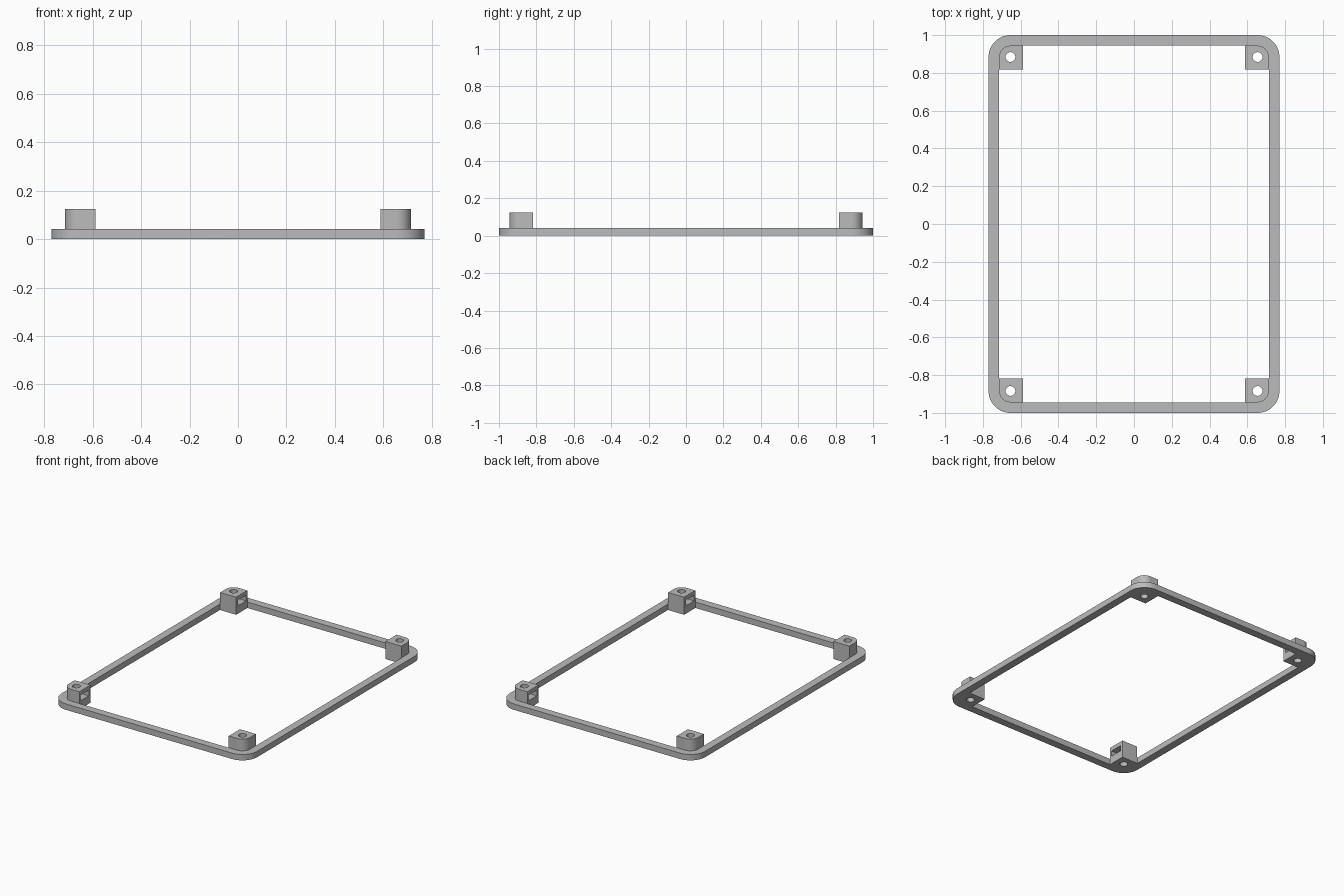
import bpy
import bmesh
from math import cos, sin, pi

if "Cube" in bpy.data.objects:
    bpy.data.objects.remove(bpy.data.objects["Cube"], do_unlink=True)

# Main dimensions
HALF_X, HALF_Y = 0.77, 1.0            # outer frame
WALL, BOSS = 0.055, 0.127             # rim width, boss width
RIM_H, BOSS_H = 0.042, 0.125
CORNER_R = 0.116
CX, CY = HALF_X - CORNER_R, HALF_Y - CORNER_R   # screw hole centre
HOLE_R, NUT_R = 0.026, 0.053
SLOT_Z0, SLOT_Z1 = 0.056, 0.096
IN_X, IN_Y = HALF_X - WALL, HALF_Y - WALL
QUADRANTS = [(1, 1), (-1, 1), (-1, -1), (1, -1)]


def arc(cx, cy, r, start, end, n):
    return [(cx + r * cos(start + (end - start) * i / n),
             cy + r * sin(start + (end - start) * i / n)) for i in range(n + 1)]


def mirrored(loop):
    """Copy a corner outline into all four quadrants."""
    return [[(sx * x, sy * y) for x, y in loop] for sx, sy in QUADRANTS]


def around(path):
    """Join a corner path and its mirror images into one closed outline."""
    points = []
    for sx, sy in QUADRANTS:
        part = path if sx * sy > 0 else path[::-1]
        points += [(sx * x, sy * y) for x, y in part]
    return points


def prism(name, loops, z0, z1):
    """Fill closed outlines (with holes) and extrude them upwards."""
    bm = bmesh.new()
    edges = []
    for loop in loops:
        verts = [bm.verts.new((x, y, z0)) for x, y in loop]
        edges += [bm.edges.new((v, verts[i - 1])) for i, v in enumerate(verts)]
    bmesh.ops.triangle_fill(bm, edges=edges, use_beauty=True, normal=(0, 0, 1))
    top = bmesh.ops.extrude_face_region(bm, geom=bm.faces[:])["geom"]
    top_verts = [g for g in top if isinstance(g, bmesh.types.BMVert)]
    bmesh.ops.translate(bm, verts=top_verts, vec=(0, 0, z1 - z0))
    bmesh.ops.recalc_face_normals(bm, faces=bm.faces[:])
    mesh = bpy.data.meshes.new(name)
    bm.to_mesh(mesh)
    bm.free()
    obj = bpy.data.objects.new(name, mesh)
    bpy.context.collection.objects.link(obj)
    return obj


# Frame plan: rounded outside, inside stepping around the corner bosses
outside = around(arc(CX, CY, CORNER_R, 0, pi / 2, 16))
bx, by = IN_X - BOSS, IN_Y - BOSS
inside = around([(IN_X, by), (bx, by), (bx, IN_Y)])
screw_holes = mirrored(arc(CX, CY, HOLE_R, 0, 2 * pi, 32)[:-1])
frame = prism("corner_boss_frame", [outside, inside] + screw_holes, 0, BOSS_H)

# Cutter lowering the rim everywhere except at the bosses
gap = 0.001
ox, oy = IN_X - gap, IN_Y - gap
boss_plan = arc(CX, CY, ox - CX, 0, pi / 2, 12)
boss_plan += [(bx - 0.05, oy), (bx - 0.05, by - 0.05), (ox, by - 0.05)]
slab = [(sx * 1.2, sy * 1.2) for sx, sy in QUADRANTS]
rim_cutter = prism("rim_cutter", [slab] + mirrored(boss_plan), RIM_H, 0.3)

# Nut slots opening on the inner x faces, ending in a hexagon point
flat = NUT_R * cos(pi / 6)
slot_plan = [(bx - 0.05, CY - flat), (CX + NUT_R / 2, CY - flat), (CX + NUT_R, CY),
             (CX + NUT_R / 2, CY + flat), (bx - 0.05, CY + flat)]
slot_cutter = prism("slot_cutter", mirrored(slot_plan), SLOT_Z0, SLOT_Z1)

for cutter in (rim_cutter, slot_cutter):
    cutter.hide_render = True
    mod = frame.modifiers.new(cutter.name, "BOOLEAN")
    mod.operation = "DIFFERENCE"
    mod.solver = "EXACT"
    mod.object = cutter

# Bake the cuts and drop the cutters
graph = bpy.context.evaluated_depsgraph_get()
result = bpy.data.meshes.new_from_object(frame.evaluated_get(graph))
frame.modifiers.clear()
frame.data = result
for cutter in (rim_cutter, slot_cutter):
    bpy.data.objects.remove(cutter, do_unlink=True)

# Grey plastic
grey = bpy.data.materials.new("grey_plastic")
grey.use_nodes = True
colour = (0.5, 0.5, 0.5, 1)
grey.diffuse_color = colour
grey.node_tree.nodes["Principled BSDF"].inputs["Base Color"].default_value = colour
frame.data.materials.clear()
frame.data.materials.append(grey)

bpy.ops.object.select_all(action="DESELECT")
frame.select_set(True)
bpy.context.view_layer.objects.active = frame
bpy.ops.object.shade_smooth_by_angle()
